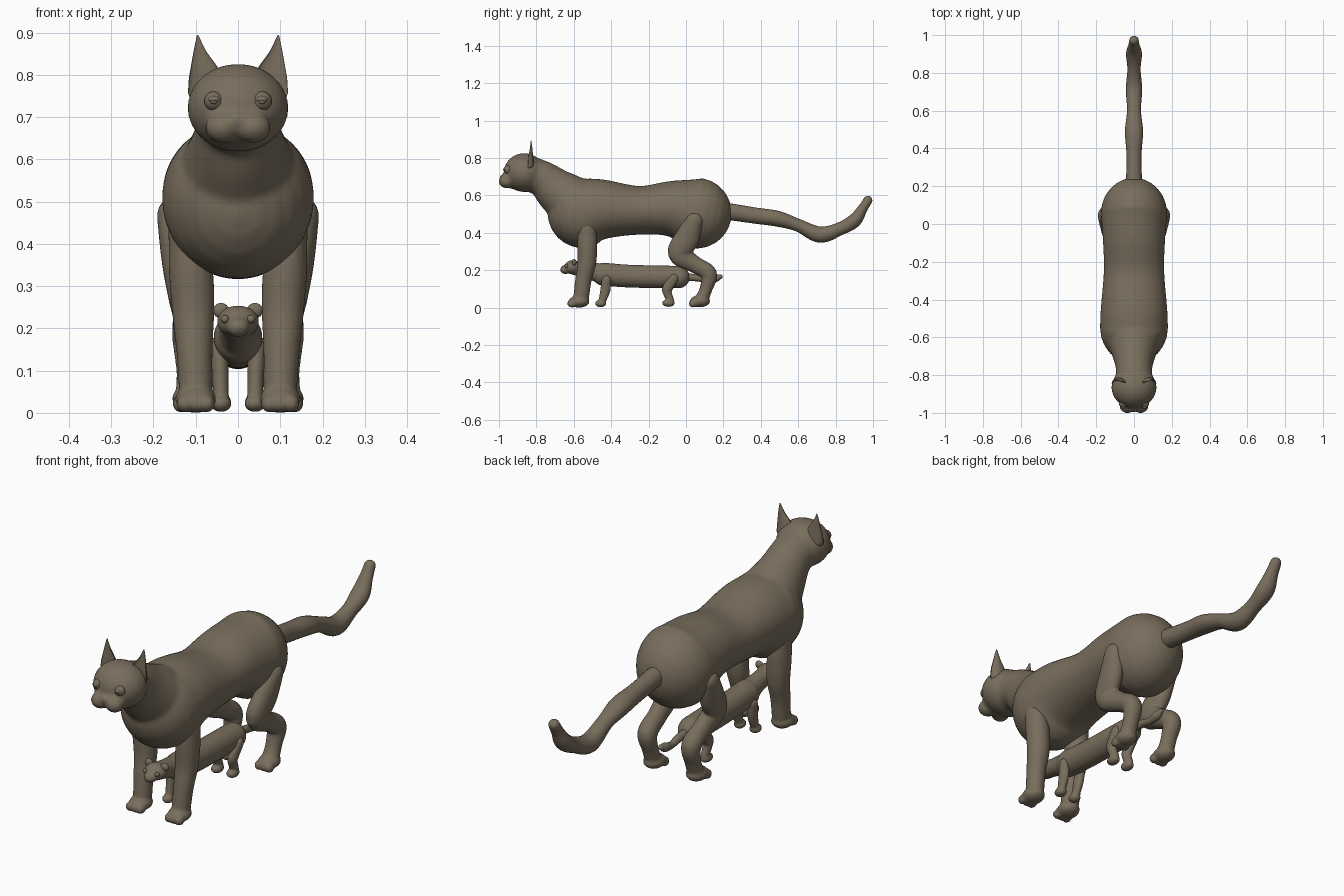
import bpy, bmesh, math
from mathutils import Vector, Matrix

if "Cube" in bpy.data.objects:
    bpy.data.objects.remove(bpy.data.objects["Cube"], do_unlink=True)

fur = bpy.data.materials.new("brown_fur")
fur.use_nodes = True
COLOUR = (0.19, 0.155, 0.108, 1)
fur.diffuse_color = COLOUR
fur.node_tree.nodes["Principled BSDF"].inputs["Base Color"].default_value = COLOUR


def spline(a, b, c, d, t):
    return 0.5 * (2 * b + (c - a) * t + (2 * a - 5 * b + 4 * c - d) * t * t
                  + (3 * b - a - 3 * c + d) * t ** 3)


def tube(bm, points, sides=24, steps=6, cup=False):
    """Rounded tube through (x, y, z, side radius, other radius)."""
    p = [Vector(q) for q in points]
    p = [p[0] * 2 - p[1]] + p + [p[-1] * 2 - p[-2]]
    path = [spline(*p[i:i + 4], k / steps)
            for i in range(len(p) - 3) for k in range(steps)] + [p[-2]]
    spots = [Vector(q[:3]) for q in path]
    last = len(path) - 1
    tangents = [(spots[min(i + 1, last)] - spots[max(i - 1, 0)]).normalized()
                for i in range(last + 1)]
    rings = [(spots[i], tangents[i], path[i][3], path[i][4]) for i in range(last + 1)]

    # Domed ends
    def dome(i, sign):
        out = []
        for k in range(1, 7):
            a = k * math.pi / 12.4
            out.append((spots[i] + tangents[i] * sign * path[i][4] * math.sin(a), tangents[i],
                        path[i][3] * math.cos(a), path[i][4] * math.cos(a)))
        return out
    rings = dome(0, -1)[::-1] + rings + dome(last, 1)

    loops = []
    for centre, tan, rs, rn in rings:
        side = (Vector((1, 0, 0)) - tan * tan.x).normalized()
        normal = tan.cross(side)
        loop = []
        for k in range(sides):
            a = 2 * math.pi * k / sides
            n = math.sin(a)
            if cup and n < 0:
                n *= -0.45
            loop.append(bm.verts.new(centre + side * rs * math.cos(a) + normal * rn * n))
        loops.append(loop)
    for a, b in zip(loops, loops[1:]):
        for k in range(sides):
            j = (k + 1) % sides
            bm.faces.new((a[k], a[j], b[j], b[k]))
    bm.faces.new(loops[0][::-1])
    bm.faces.new(loops[-1])


def ball(bm, centre, size):
    bmesh.ops.create_uvsphere(bm, u_segments=24, v_segments=16, radius=1,
                              matrix=Matrix.Translation(centre) @ Matrix.Diagonal((*size, 1)))


def finish(bm, name, mirror=False, voxel=0, smooth=4):
    bmesh.ops.recalc_face_normals(bm, faces=bm.faces)
    mesh = bpy.data.meshes.new(name)
    bm.to_mesh(mesh)
    bm.free()
    for face in mesh.polygons:
        face.use_smooth = True
    mesh.materials.append(fur)
    ob = bpy.data.objects.new(name, mesh)
    bpy.context.collection.objects.link(ob)
    if voxel:
        m = ob.modifiers.new("fuse", 'REMESH')
        m.mode, m.voxel_size, m.use_smooth_shade = 'VOXEL', voxel, True
        m = ob.modifiers.new("soften", 'SMOOTH')
        m.factor, m.iterations = 0.5, smooth
    if mirror:
        m = ob.modifiers.new("mirror", 'MIRROR')
        m.use_mirror_merge = False
    return ob


# Large cat: torso, neck, head and muzzle
bm = bmesh.new()
tube(bm, [(0, -.55, .507, .18, .19), (0, -.45, .525, .176, .162), (0, -.25, .52, .16, .13),
          (0, -.08, .528, .165, .15), (0, .055, .505, .176, .19)], sides=40)
tube(bm, [(0, -.86, .72, .105, .095), (0, -.77, .69, .096, .096),
          (0, -.69, .625, .115, .12), (0, -.59, .55, .155, .15)], sides=32)
ball(bm, (0, -.865, .722), (.12, .11, .104))
ball(bm, (0, -.93, .69), (.08, .05, .055))
for s in (-1, 1):
    ball(bm, (s * .036, -.962, .675), (.042, .04, .037))
ball(bm, (0, -.983, .698), (.02, .016, .014))
finish(bm, "cat_body", voxel=.009, smooth=6)

# Ears
bm = bmesh.new()
tube(bm, [(.073, -.845, .765, .046, .034), (.08, -.842, .805, .036, .026),
          (.09, -.835, .85, .017, .014), (.095, -.83, .89, .003, .004)], cup=True)
finish(bm, "cat_ears", mirror=True)

# Eyes with lids and pupils
bm = bmesh.new()
ball(bm, (.057, -.95, .738), (.023, .023, .023))
ball(bm, (.057, -.966, .742), (.014, .01, .008))
ball(bm, (.057, -.972, .735), (.008, .006, .004))
finish(bm, "cat_eyes", mirror=True)

# Front legs and paws
bm = bmesh.new()
tube(bm, [(.125, -.53, .42, .04, .05), (.112, -.528, .34, .052, .054),
          (.106, -.53, .24, .05, .05), (.103, -.548, .15, .043, .044),
          (.1, -.56, .06, .04, .042)])
ball(bm, (.1, -.572, .032), (.049, .056, .032))
for x in (-.026, 0, .026):
    ball(bm, (.1 + x, -.61, .022), (.02, .026, .022))
finish(bm, "front_legs", mirror=True, voxel=.007)

# Hind legs and paws
bm = bmesh.new()
tube(bm, [(.146, .045, .465, .046, .05), (.138, .005, .37, .044, .066),
          (.125, -.035, .29, .043, .062), (.115, .045, .232, .04, .046),
          (.113, .122, .18, .043, .044), (.11, .107, .1, .036, .034),
          (.11, .085, .045, .038, .036)])
ball(bm, (.11, .075, .034), (.046, .054, .032))
for x in (-.026, 0, .026):
    ball(bm, (.11 + x, .038, .022), (.019, .024, .022))
finish(bm, "hind_legs", mirror=True, voxel=.007)

# Tail
bm = bmesh.new()
tube(bm, [(0, .22, .515, .042, .045), (0, .37, .492, .04, .043), (0, .49, .475, .048, .042),
          (0, .6, .44, .037, .034), (0, .715, .39, .043, .043), (0, .82, .42, .035, .035),
          (0, .9, .465, .042, .037), (0, .945, .53, .03, .026), (0, .972, .573, .025, .024)])
finish(bm, "cat_tail")

# Small animal: torso, neck, head and muzzle
bm = bmesh.new()
tube(bm, [(0, -.44, .178, .058, .062), (0, -.3, .168, .057, .061), (0, -.15, .165, .057, .061),
          (0, -.04, .163, .057, .06)])
tube(bm, [(0, -.6, .213, .042, .038), (0, -.53, .2, .04, .043), (0, -.45, .182, .05, .055)])
ball(bm, (0, -.605, .216), (.05, .045, .038))
ball(bm, (0, -.645, .203), (.028, .028, .024))
finish(bm, "kitten_body", voxel=.006)

# Small ears and eyes
bm = bmesh.new()
ball(bm, (.04, -.598, .242), (.019, .012, .018))
ball(bm, (.031, -.64, .222), (.01, .01, .01))
finish(bm, "kitten_ears_and_eyes", mirror=True)

# Small legs
bm = bmesh.new()
tube(bm, [(.045, -.425, .15, .022, .026), (.042, -.432, .09, .02, .027),
          (.04, -.448, .035, .018, .02)])
ball(bm, (.04, -.456, .022), (.025, .03, .02))
finish(bm, "kitten_front_legs", mirror=True, voxel=.005)
bm = bmesh.new()
tube(bm, [(.048, -.065, .155, .022, .026), (.045, -.098, .105, .021, .028),
          (.042, -.1, .08, .02, .024), (.04, -.082, .035, .018, .02)])
ball(bm, (.04, -.094, .024), (.025, .034, .02))
finish(bm, "kitten_hind_legs", mirror=True, voxel=.005)

# Small tail
bm = bmesh.new()
tube(bm, [(0, -.01, .165, .02, .022), (0, .06, .158, .018, .018), (0, .11, .148, .016, .016),
          (0, .155, .155, .02, .02), (0, .182, .165, .013, .013)])
finish(bm, "kitten_tail")
